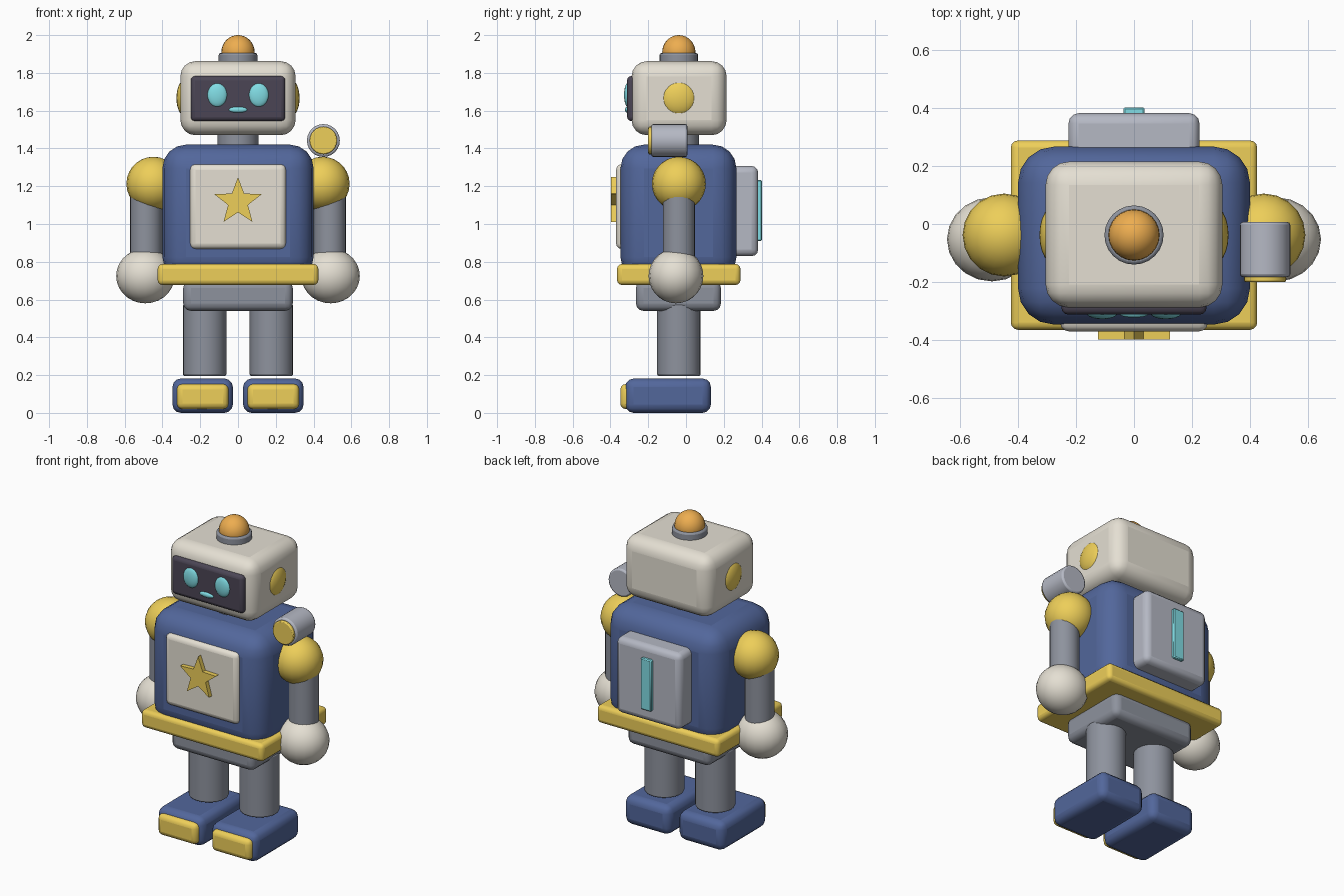
import bpy, bmesh, math
from mathutils import Matrix, Vector

if "Cube" in bpy.data.objects:
    bpy.data.objects.remove(bpy.data.objects["Cube"])

YC = -0.038  # depth of the body axis


def material(name, rgb):
    m = bpy.data.materials.new(name)
    m.diffuse_color = (*rgb, 1)
    m.use_nodes = True
    m.node_tree.nodes["Principled BSDF"].inputs["Base Color"].default_value = m.diffuse_color
    return m


BLUE = material("blue", (0.085, 0.135, 0.33))
CREAM = material("cream", (0.78, 0.74, 0.65))
YELLOW = material("yellow", (0.85, 0.62, 0.10))
ORANGE = material("orange", (0.85, 0.42, 0.08))
CYAN = material("cyan", (0.22, 0.72, 0.78))
DARK = material("dark", (0.07, 0.06, 0.09))
STEEL = material("steel", (0.27, 0.29, 0.34))
SILVER = material("silver", (0.46, 0.48, 0.55))


def finish(name, bm, mat, bevel=0, segments=3, smooth=True):
    bmesh.ops.recalc_face_normals(bm, faces=bm.faces)
    mesh = bpy.data.meshes.new(name)
    bm.to_mesh(mesh)
    bm.free()
    obj = bpy.data.objects.new(name, mesh)
    bpy.context.collection.objects.link(obj)
    mesh.materials.append(mat)
    if bevel:
        mod = obj.modifiers.new("Bevel", "BEVEL")
        mod.width = bevel
        mod.segments = segments
        mod.limit_method = "ANGLE"
    if smooth:
        bpy.ops.object.select_all(action="DESELECT")
        obj.select_set(True)
        bpy.context.view_layer.objects.active = obj
        bpy.ops.object.shade_smooth_by_angle(angle=math.radians(40))
    return obj


def box(name, x, y, z, mat, bevel, segments=3):
    """Rounded box from (min, max) ranges."""
    size = [r[1] - r[0] for r in (x, y, z)]
    mid = Vector([(r[0] + r[1]) / 2 for r in (x, y, z)])
    bm = bmesh.new()
    bmesh.ops.create_cube(bm, size=1,
                          matrix=Matrix.Translation(mid) @ Matrix.Diagonal((*size, 1)))
    return finish(name, bm, mat, bevel, segments)


def ball(name, centre, radii, mat, segments=20, rings=14):
    bm = bmesh.new()
    bmesh.ops.create_uvsphere(bm, u_segments=segments, v_segments=rings, radius=1,
                              matrix=Matrix.Translation(centre) @ Matrix.Diagonal((*radii, 1)))
    return finish(name, bm, mat)


def rod(name, centre, radius, length, mat, axis="Z", bevel=0.01):
    turn = Matrix.Rotation(math.pi / 2, 4, "X") if axis == "Y" else Matrix()
    bm = bmesh.new()
    bmesh.ops.create_cone(bm, cap_ends=True, segments=24, radius1=radius, radius2=radius,
                          depth=length, matrix=Matrix.Translation(centre) @ turn)
    return finish(name, bm, mat, bevel, 2)


# Head, face and beacon
box("head", (-0.305, 0.305), (-0.288, 0.215), (1.47, 1.862), CREAM, 0.08, 4)
box("visor", (-0.25, 0.25), (-0.312, -0.24), (1.545, 1.783), DARK, 0.022)
ball("mouth", (0, -0.31, 1.605), (0.05, 0.013, 0.016), CYAN)
rod("beacon_collar", (0, YC, 1.875), 0.102, 0.06, STEEL)
ball("beacon", (0, YC, 1.91), (0.088, 0.088, 0.09), ORANGE, 24, 16)
rod("neck", (0, YC, 1.44), 0.108, 0.12, STEEL)

# Torso, chest panel, belt and hips
box("torso", (-0.40, 0.40), (-0.347, 0.267), (0.70, 1.42), BLUE, 0.125, 4)
box("chest_panel", (-0.255, 0.255), (-0.37, -0.30), (0.867, 1.317), CREAM, 0.03)
box("belt", (-0.425, 0.425), (-0.365, 0.288), (0.677, 0.788), YELLOW, 0.025)
box("hips", (-0.29, 0.29), (-0.265, 0.185), (0.54, 0.70), STEEL, 0.04)

# Chest star
bm = bmesh.new()
points = []
for i in range(10):
    r = 0.055 if i % 2 else 0.131
    a = math.pi / 2 + i * math.pi / 5
    points.append(bm.verts.new((r * math.cos(a), -0.355, 1.117 + r * math.sin(a))))
face = bm.faces.new(points)
front = bmesh.ops.extrude_face_region(bm, geom=[face])["geom"]
bmesh.ops.translate(bm, vec=(0, -0.043, 0),
                    verts=[v for v in front if isinstance(v, bmesh.types.BMVert)])
finish("chest_star", bm, YELLOW, smooth=False)

# Backpack
box("backpack", (-0.226, 0.226), (0.20, 0.382), (0.83, 1.307), SILVER, 0.035)
box("backpack_light", (-0.037, 0.037), (0.36, 0.402), (0.91, 1.233), CYAN, 0.006, 1)

# Paired parts
for side, s in (("left", -1), ("right", 1)):
    ball(side + "_eye", (s * 0.11, -0.308, 1.683), (0.053, 0.02, 0.063), CYAN)
    ball(side + "_ear", (s * 0.28, YC, 1.667), (0.046, 0.097, 0.097), YELLOW)
    ball(side + "_shoulder", (s * 0.448, YC, 1.213), (0.143, 0.143, 0.143), YELLOW)
    rod(side + "_arm", (s * 0.486, YC, 1.00), 0.085, 0.40, STEEL)
    ball(side + "_hand", (s * 0.49, -0.053, 0.725), (0.155, 0.145, 0.145), CREAM)
    rod(side + "_leg", (s * 0.177, YC, 0.385), 0.115, 0.38, STEEL)
    cx = s * 0.187
    box(side + "_foot", (cx - 0.16, cx + 0.16), (-0.322, 0.132), (0, 0.182), BLUE, 0.045)
    box(side + "_toe_cap", (cx - 0.137, cx + 0.137), (-0.348, -0.28), (0.02, 0.153), YELLOW, 0.03)

# Shoulder lamp on one side
rod("lamp_body", (0.452, -0.088, 1.442), 0.087, 0.19, SILVER, "Y")
rod("lamp_lens", (0.452, -0.175, 1.442), 0.073, 0.05, YELLOW, "Y", 0.006)
